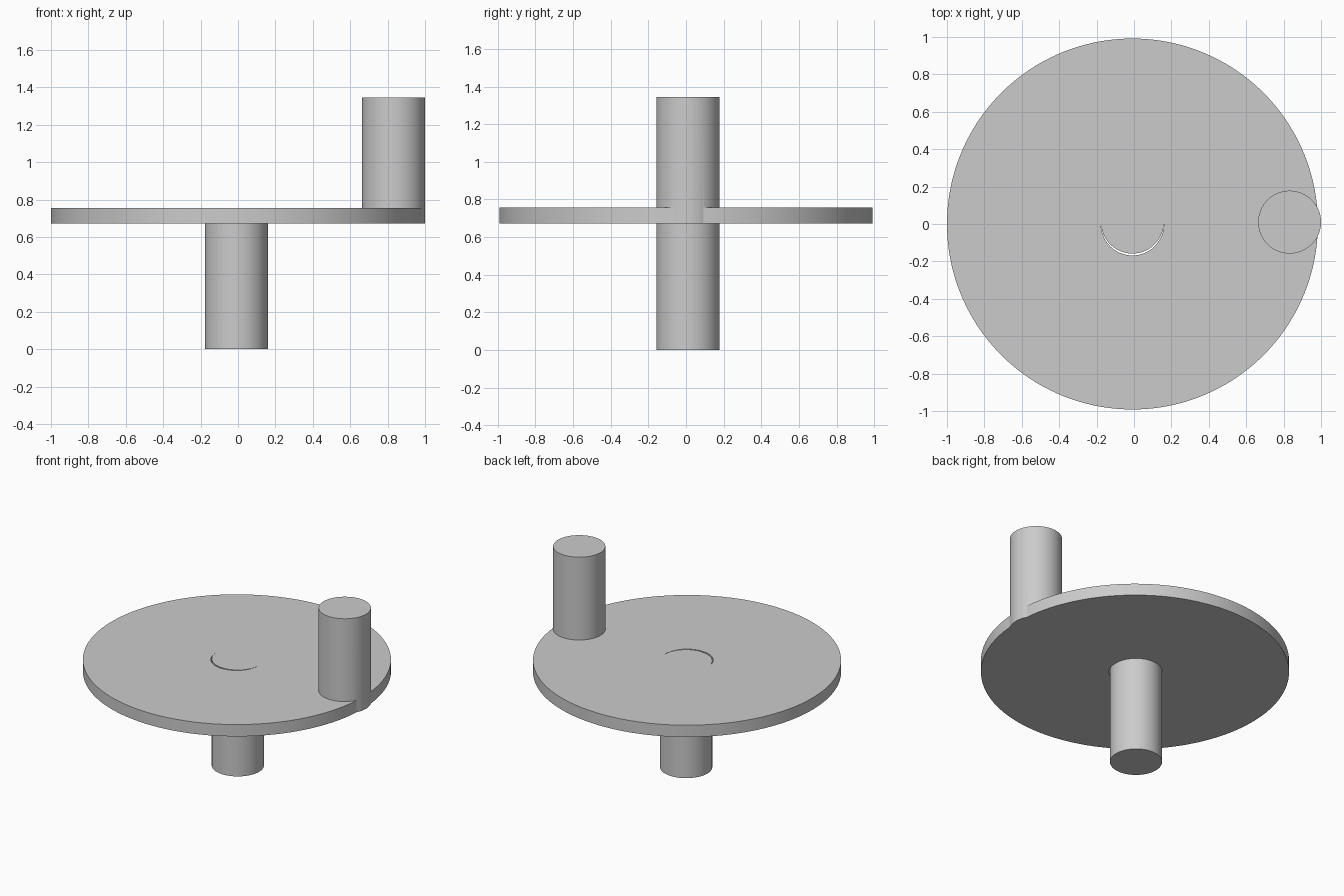
import bpy
import math

if "Cube" in bpy.data.objects:
    bpy.data.objects.remove(bpy.data.objects["Cube"])

U = 2 / 11.9            # pin radius, the base unit of the crank
CX = -0.05 * U          # disc axis
DY = 0.06 * U           # small sideways offset of both pins


def cylinder(name, x, y, r, z0, z1, sides=128):
    bpy.ops.mesh.primitive_cylinder_add(vertices=sides, radius=r, depth=z1 - z0,
                                        location=(x, y, (z0 + z1) / 2))
    ob = bpy.context.object
    ob.name = name
    return ob


def boolean(target, tool, operation):
    mod = target.modifiers.new(operation.title(), 'BOOLEAN')
    mod.operation = operation
    mod.solver = 'EXACT'
    mod.object = tool
    bpy.context.view_layer.objects.active = target
    bpy.ops.object.modifier_apply(modifier=mod.name)
    bpy.data.objects.remove(tool, do_unlink=True)


# Disc with a central bore
crank = cylinder("crank_disc", CX, 0, 5.9 * U, 4 * U, 4.5 * U, 192)
boolean(crank, cylinder("bore", CX, 0, U, 3 * U, 5.5 * U), 'DIFFERENCE')

# Shaft below, flush with the disc top and slightly off the bore's centre
boolean(crank, cylinder("shaft", CX, DY, U, 0, 4.5 * U), 'UNION')

# Handle pin on the rim, running through the disc
boolean(crank, cylinder("handle", CX + 5 * U, DY, U, 4 * U, 8 * U), 'UNION')

bpy.ops.object.select_all(action='DESELECT')
crank.select_set(True)
bpy.context.view_layer.objects.active = crank
bpy.ops.object.shade_smooth_by_angle(angle=math.radians(30))
